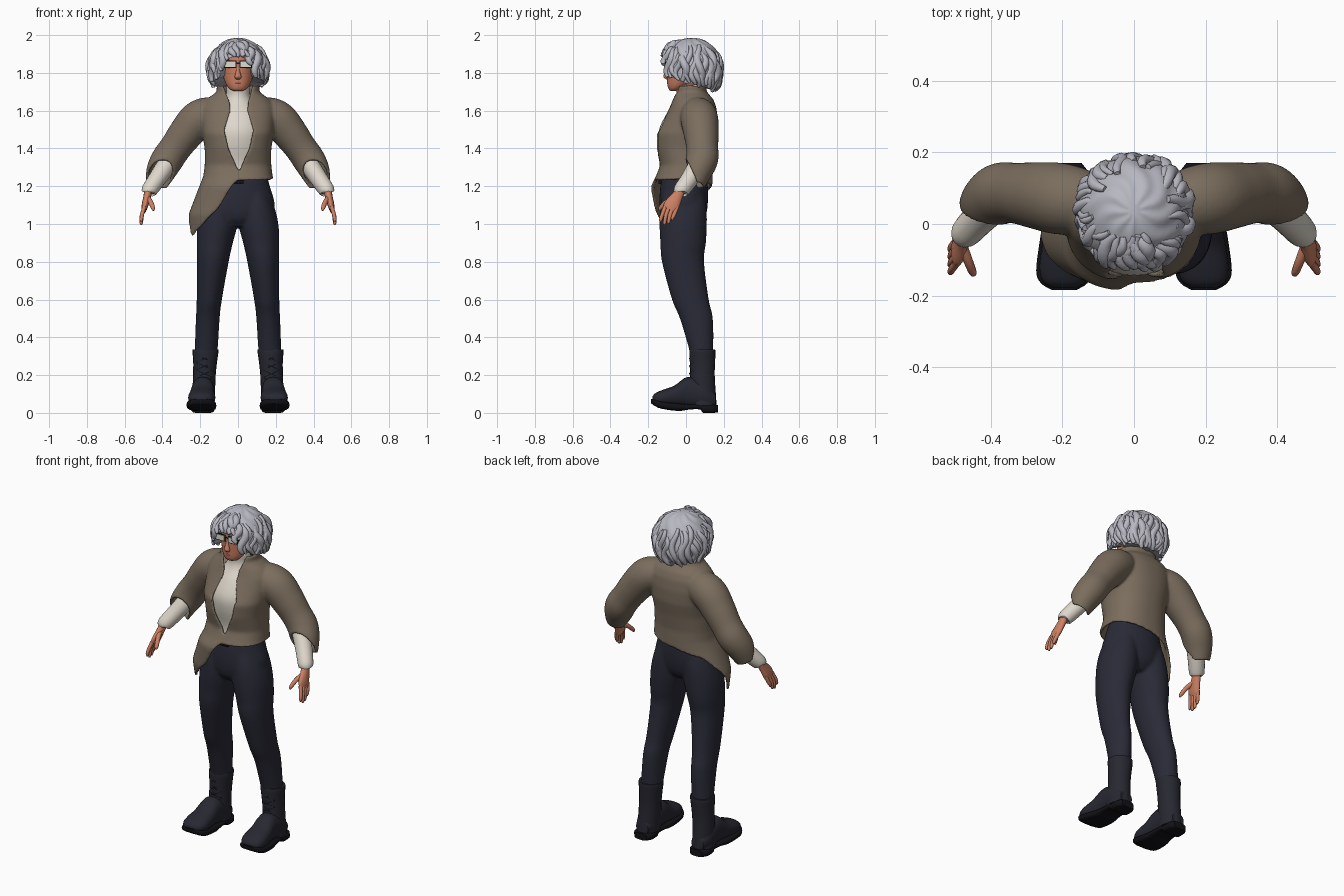
import bpy, bmesh, math, random
from mathutils import Vector

cube = bpy.data.objects.get("Cube")
if cube:
    bpy.data.objects.remove(cube, do_unlink=True)
random.seed(7)
X, Y, Z = Vector((1, 0, 0)), Vector((0, 1, 0)), Vector((0, 0, 1))
TAU = math.tau


def material(name, *rgb):
    color = [(c / 255) ** 2.2 for c in rgb] + [1]
    m = bpy.data.materials.new(name)
    m.use_nodes = True
    m.diffuse_color = color
    m.node_tree.nodes["Principled BSDF"].inputs["Base Color"].default_value = color
    return m


brown = material("brown_wool", 122, 109, 94)
cream = material("cream_knit", 222, 214, 202)
silver = material("silver_hair", 182, 182, 192)
skin = material("warm_skin", 204, 128, 100)
navy = material("navy_cloth", 45, 46, 57)
leather = material("boot_leather", 43, 44, 52)
black = material("black_rubber", 25, 25, 29)
glass = material("pale_glass", 222, 220, 206)
rose = material("rose_lips", 166, 88, 78)


def finish(bm, name, mat, mirror=False, thick=0, fuse=0, angle=50):
    bmesh.ops.recalc_face_normals(bm, faces=bm.faces[:])
    me = bpy.data.meshes.new(name)
    bm.to_mesh(me)
    bm.free()
    me.materials.append(mat)
    ob = bpy.data.objects.new(name, me)
    bpy.context.collection.objects.link(ob)
    bpy.ops.object.select_all(action="DESELECT")
    ob.select_set(True)
    bpy.context.view_layer.objects.active = ob
    bpy.ops.object.shade_smooth_by_angle(angle=math.radians(angle))
    if thick:
        mod = ob.modifiers.new("thickness", "SOLIDIFY")
        mod.thickness, mod.offset = thick, -1
    if mirror:
        ob.modifiers.new("mirror", "MIRROR")
    if fuse:
        mod = ob.modifiers.new("fuse", "REMESH")
        mod.mode, mod.voxel_size, mod.use_smooth_shade = "VOXEL", fuse, True
        mod = ob.modifiers.new("soften", "SMOOTH")
        mod.factor, mod.iterations = .5, 10
    return ob


def spline(pts, k):
    """Catmull-Rom through tuples of any length."""
    p = [Vector(q) for q in pts]
    p = [p[0] * 2 - p[1]] + p + [p[-1] * 2 - p[-2]]
    out = []
    for a, b, c, d in zip(p, p[1:], p[2:], p[3:]):
        for i in range(k):
            t = i / k
            out.append(b + ((c - a) * t + (a * 2 - b * 5 + c * 4 - d) * t ** 2
                            + (b * 3 - a - c * 3 + d) * t ** 3) / 2)
    return out + [p[-2]]


def skin_rings(bm, rings, closed=True):
    for r, s in zip(rings, rings[1:]):
        n = len(r)
        for j in range(n if closed else n - 1):
            bm.faces.new((r[j], r[(j + 1) % n], s[(j + 1) % n], s[j]))


def sweep(bm, pts, n=20, k=4, axes=None, power=1, caps=True):
    """Elliptic rings (x, y, z, r1, r2) along a smooth path."""
    pts = spline([p if len(p) > 4 else (*p, p[3]) for p in pts], k)
    rings = []
    for i, p in enumerate(pts):
        t = (pts[min(i + 1, len(pts) - 1)] - pts[max(i - 1, 0)]).to_3d()
        if axes:
            a, b = axes
        else:
            a = Y.cross(t).normalized()
            b = t.cross(a).normalized()
        ring = []
        for j in range(n):
            c, s = math.cos(TAU * j / n), math.sin(TAU * j / n)
            c, s = (math.copysign(abs(v) ** power, v) for v in (c, s))
            ring.append(bm.verts.new(Vector(p[:3]) + a * c * max(p[3], .001) + b * s * max(p[4], .001)))
        rings.append(ring)
    skin_rings(bm, rings)
    if caps:
        bm.faces.new(rings[0])
        bm.faces.new(rings[-1])


def part(name, mat, pts, mirror=False, **kw):
    bm = bmesh.new()
    sweep(bm, pts, **kw)
    return finish(bm, name, mat, mirror)


def box(name, mat, center, size, mirror=False):
    bm = bmesh.new()
    bmesh.ops.create_cube(bm, size=1)
    for v in bm.verts:
        v.co = [c + q * s for c, q, s in zip(center, v.co, size)]
    return finish(bm, name, mat, mirror, angle=20)


def table(t, keys):
    """Linear lookup in rows sorted by their first entry."""
    for a, b in zip(keys, keys[1:]):
        if t <= b[0]:
            f = max(0, (t - a[0]) / (b[0] - a[0]))
            return [p + (q - p) * f for p, q in zip(a[1:], b[1:])]
    return keys[-1][1:]


def copy_mirrored(bm):
    twin = bmesh.ops.duplicate(bm, geom=bm.verts[:] + bm.edges[:] + bm.faces[:])["geom"]
    bmesh.ops.scale(bm, vec=(-1, 1, 1), verts=[g for g in twin if isinstance(g, bmesh.types.BMVert)])


LEVEL, ACROSS = (X, Y), (X, Z)

# Trousers: legs and hips fused
bm = bmesh.new()
sweep(bm, [(.08, -.012, 1.2, .07, .1), (.097, -.014, 1.1, .093, .122), (.108, -.015, 1, .106, .126),
      (.123, -.015, .9, .096, .121), (.133, -.016, .8, .084, .112), (.152, .023, .6, .067, .098),
      (.16, .055, .5, .063, .088), (.168, .08, .34, .061, .065), (.172, .085, .28, .055, .06)], axes=LEVEL, n=24)
copy_mirrored(bm)
sweep(bm, [(0, -.01, 1.27, .15, .11), (0, -.01, 1.2, .169, .126), (0, -.013, 1.1, .194, .128),
      (0, -.015, 1.03, .15, .115), (0, -.015, .985, .06, .08)], axes=LEVEL, n=32)
finish(bm, "trousers", navy, fuse=.008)
box("belt_buckle", black, (0, -.135, 1.225), (.06, .02, .025))

# Boots
part("boot_shafts", leather, [(.172, .087, .335, .06, .06), (.172, .087, .33, .069, .069), (.174, .087, .27, .063, .067),
     (.178, .087, .2, .06, .065), (.182, .088, .1, .06, .07), (.185, .088, .04, .06, .074)], mirror=True, axes=LEVEL)
part("boot_feet", leather, [(.185, .155, .07, .04, .035), (.185, .1, .09, .06, .07), (.186, .01, .11, .06, .08),
     (.19, -.06, .09, .067, .055), (.192, -.12, .08, .072, .043), (.195, -.16, .076, .06, .03),
     (.195, -.178, .07, .035, .018)], mirror=True, axes=ACROSS, power=.85)
part("boot_soles", black, [(.186, .17, .022, .04, .02), (.186, .14, .022, .06, .022), (.186, .09, .022, .06, .022),
     (.186, .075, .032, .06, .014), (.187, .02, .032, .064, .014), (.19, -.04, .03, .072, .02),
     (.194, -.13, .042, .079, .02), (.195, -.165, .055, .065, .018), (.195, -.184, .062, .035, .012)],
     mirror=True, axes=ACROSS, power=.55, k=3)
bm = bmesh.new()
for i in range(4):
    z = .15 + i * .04
    for a, b in ((z, z + .035), (z + .035, z)):
        sweep(bm, [(.138, .04, a, .004), (.177, .02, (a + b) / 2, .004), (.216, .04, b, .004)],
              n=6, axes=(Y, Z))
finish(bm, "boot_laces", leather, True)

# Knitted shirt with roll neck
part("shirt_body", cream, [(0, -.01, 1.24, .14, .11), (0, -.01, 1.32, .15, .108), (0, -.005, 1.42, .155, .135),
     (0, -.002, 1.5, .155, .14), (0, .01, 1.58, .14, .115), (0, .02, 1.64, .085, .085), (0, .015, 1.68, .064, .066),
     (0, .01, 1.725, .061, .063), (0, .01, 1.735, .05, .05)], axes=LEVEL, n=32)
part("shirt_sleeves", cream, [(.325, .09, 1.39, .035), (.37, .07, 1.325, .05), (.427, .02, 1.24, .047),
     (.47, -.025, 1.178, .042), (.475, -.03, 1.168, .03)], mirror=True)

# Jacket: sleeves cut open along the forearm, body wrapped from front edge to front edge
SHAPE = [(.92, .26, -.14, .14), (1.05, .262, -.175, .145), (1.2, .205, -.19, .14), (1.25, .184, -.16, .14),
         (1.31, .176, -.138, .14), (1.4, .176, -.16, .152), (1.48, .19, -.163, .167), (1.56, .197, -.118, .168),
         (1.62, .195, -.088, .16), (1.66, .168, -.074, .145), (1.7, .112, -.064, .11), (1.74, .114, -.062, .105)]
EDGES = [(1.28, -.008, .008), (1.31, .008, .018), (1.4, .052, .062), (1.5, .073, .082), (1.6, .04, .05),
         (1.65, .044, .052), (1.74, .085, .085)]
HEM = [(0, 1.24), (.15, 1.21), (.4, 1.08), (.75, 1), (1.25, .93), (1.7, 1.06), (2.3, 1.16), (math.pi, 1.2),
       (4.5, 1.24), (TAU, 1.235)]
ROWS, COLS, SQ = 44, 72, .88
bm = bmesh.new()
sweep(bm, [(.07, .055, 1.59, .06), (.14, .062, 1.583, .09), (.21, .071, 1.553, .1), (.275, .08, 1.48, .093),
      (.33, .086, 1.405, .085), (.372, .085, 1.345, .086), (.405, .062, 1.285, .08), (.432, .038, 1.21, .062)],
      n=28, k=6, caps=False)
bmesh.ops.bisect_plane(bm, geom=bm.verts[:] + bm.edges[:] + bm.faces[:], plane_co=(.4, .02, 1.285),
                       plane_no=(.1, -.9, -.4), clear_outer=True)
copy_mirrored(bm)
rows = []
for i in range(ROWS + 1):
    row = []
    for j in range(COLS + 1):
        u = j / COLS
        low, = table(TAU * u, HEM)
        z = low + (1.735 - low) * i / ROWS
        hx, front, back = table(z, SHAPE)
        first, last = (math.copysign(math.asin(abs(e / hx) ** (1 / SQ)), e) for e in table(z, EDGES))
        phi = first + (TAU - last - first) * u
        s, c = (math.copysign(abs(v) ** SQ, v) for v in (math.sin(phi), math.cos(phi)))
        mid, half = (front + back) / 2, (back - front) / 2
        row.append(bm.verts.new((-hx * s, mid - half * c, z)))
    rows.append(row)
skin_rings(bm, rows, closed=False)
finish(bm, "jacket", brown, thick=.016, fuse=.007)

# Hands
bm = bmesh.new()
sweep(bm, [(.472, -.025, 1.19, .022, .026), (.48, -.045, 1.15, .02, .03), (.492, -.075, 1.1, .018, .042),
      (.498, -.09, 1.075, .013, .036)], n=14)
for i in range(4):
    y, tip = -.12 + i * .021, (1.01, .995, 1, 1.02)[i]
    sweep(bm, [(.496, y + .01, 1.09, .011), (.508, y - .006, 1.05, .0105), (.512, y - .014, tip + .012, .009),
          (.511, y - .015, tip, .004)], n=10, k=3)
sweep(bm, [(.48, -.06, 1.14, .015), (.462, -.105, 1.115, .013), (.45, -.135, 1.085, .011), (.447, -.142, 1.07, .004)],
      n=10, k=3)
finish(bm, "hands", skin, True)

# Head and face
part("head", skin, [(0, -.065, 1.703, .018, .012), (0, -.058, 1.712, .04, .032), (0, -.04, 1.735, .06, .058),
     (0, -.018, 1.775, .077, .083), (0, -.005, 1.83, .084, .1), (0, 0, 1.89, .086, .108), (0, .01, 1.94, .07, .08)],
     axes=LEVEL, n=28)
part("neck", skin, [(0, .01, 1.69, .05), (0, .005, 1.78, .05)], axes=LEVEL)
part("nose", skin, [(0, -.095, 1.84, .007, .006), (0, -.101, 1.805, .011, .011), (0, -.106, 1.78, .018, .014),
     (0, -.098, 1.766, .012, .008)], axes=LEVEL, n=12)
part("lips", rose, [(-.026, -.086, 1.746, .002), (-.012, -.093, 1.747, .007), (.012, -.093, 1.747, .007),
     (.026, -.086, 1.746, .002)], axes=(Y, Z), n=10)

# Glasses
box("lenses", glass, (.041, -.11, 1.846), (.054, .006, .03), True)
box("lens_rims", black, (.041, -.107, 1.846), (.064, .006, .04), True)
box("glasses_bridge", black, (0, -.108, 1.852), (.022, .006, .008))
box("glasses_arms", black, (.078, -.06, 1.854), (.006, .1, .008), True)


# Hair: shell and loose curls follow one dome
def dome(az, a, scale=1):
    r = math.sin(a) if a < math.pi / 2 else 1 - .3 * (a - math.pi / 2) ** 2
    r *= scale
    deep = .15 + .018 * max(0, math.cos(az))
    return Vector((math.sin(az) * r * .152, .035 - math.cos(az) * r * deep, 1.83 + .155 * math.cos(a) * scale))


def reach(az):
    """Polar angle where hair ends, short over the face."""
    side = abs((az + math.pi) % TAU - math.pi)
    return math.radians(table(side, [(0, 66), (.45, 75), (.72, 110), (1.3, 122), (2, 130), (math.pi, 142)])[0])


bm = bmesh.new()
rings = []
for i in range(1, 20):
    ring = []
    for j in range(72):
        az = TAU * j / 72
        if i < 19:
            a = reach(az) * i / 18
            p = dome(az, a, 1 + .035 * math.sin(9 * az + 3 * math.sin(4 * a)) * math.sin(a))
        else:
            p = dome(az, reach(az), .95)
            p = Vector((p.x * .5, .035 + (p.y - .035) * .5, p.z + .01))
        ring.append(bm.verts.new(p))
    rings.append(ring)
skin_rings(bm, rings)
bm.faces.new(rings[0])
finish(bm, "hair_shell", silver)

bm = bmesh.new()
for i in range(44):
    az = i * 2.39996
    a1 = reach(az) + random.uniform(-.12, .12)
    a0 = a1 * random.uniform(.3, .6)
    wave, fat = random.uniform(0, TAU), random.uniform(.013, .022)
    pts = []
    for s in range(8):
        t = s / 7
        p = dome(az + .1 * math.sin(7 * t + wave), a0 + (a1 - a0) * t, .97 + .05 * t + .03 * math.sin(9 * t + wave))
        pts.append((*p, fat * (.3 + .75 * math.sin(math.pi * (.08 + .84 * t)))))
    sweep(bm, pts, n=8, k=2)
finish(bm, "hair_curls", silver)
